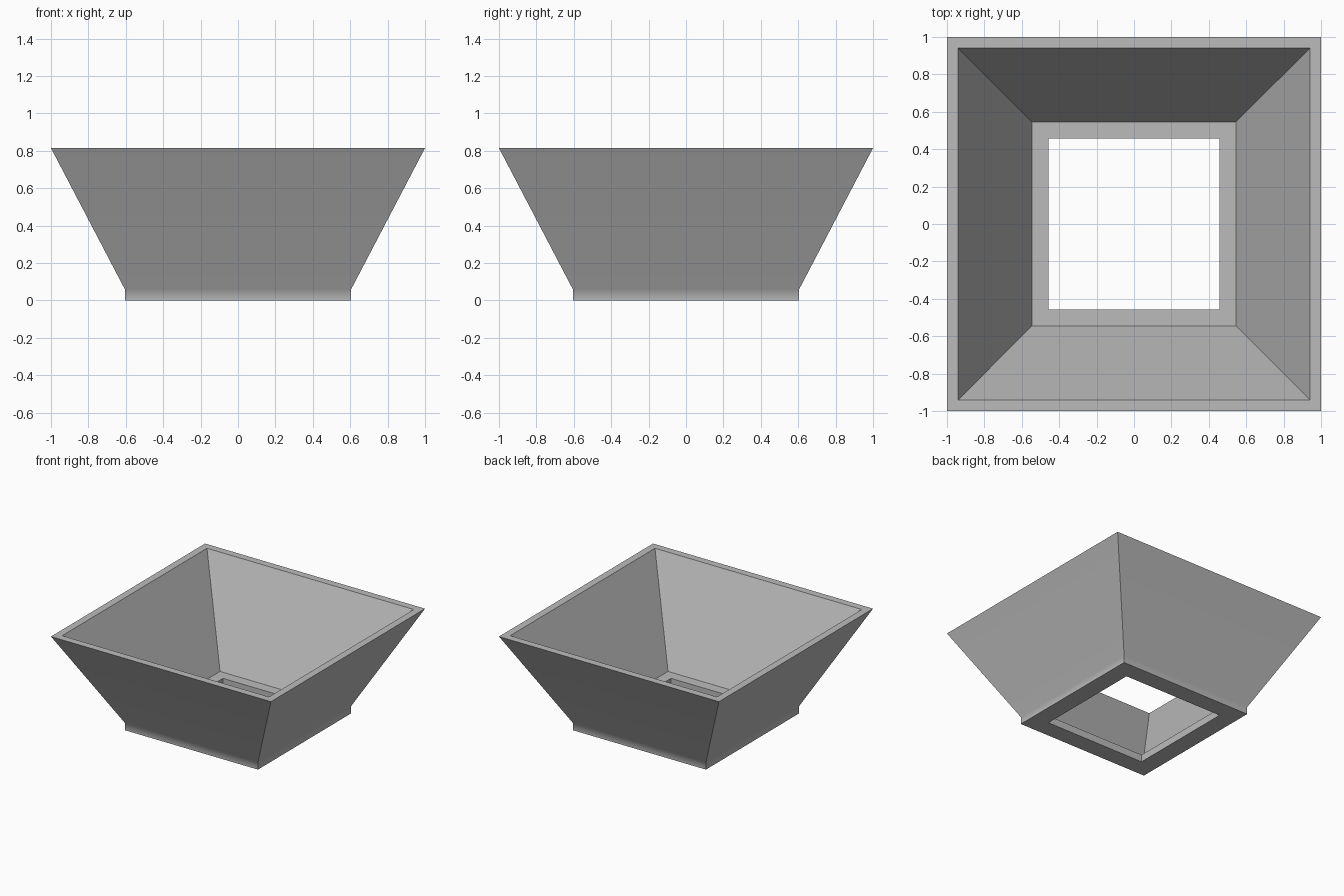
import bpy, bmesh, math

cube = bpy.data.objects.get("Cube")
if cube:
    bpy.data.objects.remove(cube, do_unlink=True)

# Single plain grey
grey = bpy.data.materials.new("plain grey")
grey.use_nodes = True
color = (0.5, 0.5, 0.5, 1)
grey.diffuse_color = color
grey.node_tree.nodes["Principled BSDF"].inputs["Base Color"].default_value = color

# Wall section as (half width, height): base, flare, rim, inner wall, ledge, opening
BASE, RIM, HOLE, WALL = 0.605, 1.0, 0.457, 0.06
FOOT, TOP = 0.06, 0.815
section = [(BASE, 0), (BASE, FOOT), (RIM, TOP), (RIM - WALL, TOP),
           (BASE - WALL, FOOT), (HOLE, FOOT), (HOLE, 0)]


def square_sweep(name, profile):
    """Sweep a closed section around a square."""
    bm = bmesh.new()
    corners = [(1, 1), (-1, 1), (-1, -1), (1, -1)]
    rings = [[bm.verts.new((sx * w, sy * w, z)) for sx, sy in corners]
             for w, z in profile]
    for a, b in zip(rings, rings[1:] + rings[:1]):
        for i in range(4):
            j = (i + 1) % 4
            bm.faces.new((a[i], a[j], b[j], b[i]))
    bmesh.ops.recalc_face_normals(bm, faces=bm.faces)
    mesh = bpy.data.meshes.new(name)
    bm.to_mesh(mesh)
    bm.free()
    obj = bpy.data.objects.new(name, mesh)
    bpy.context.collection.objects.link(obj)
    mesh.materials.append(grey)
    return obj


# Open square hopper with a short straight foot
hopper = square_sweep("hopper_shell", section)
bpy.ops.object.select_all(action='DESELECT')
hopper.select_set(True)
bpy.context.view_layer.objects.active = hopper
bpy.ops.object.shade_smooth_by_angle(angle=math.radians(30))

# Soft bend between foot and flare, led by the large walls
weighted = hopper.modifiers.new("weighted_normals", 'WEIGHTED_NORMAL')
weighted.keep_sharp = True
